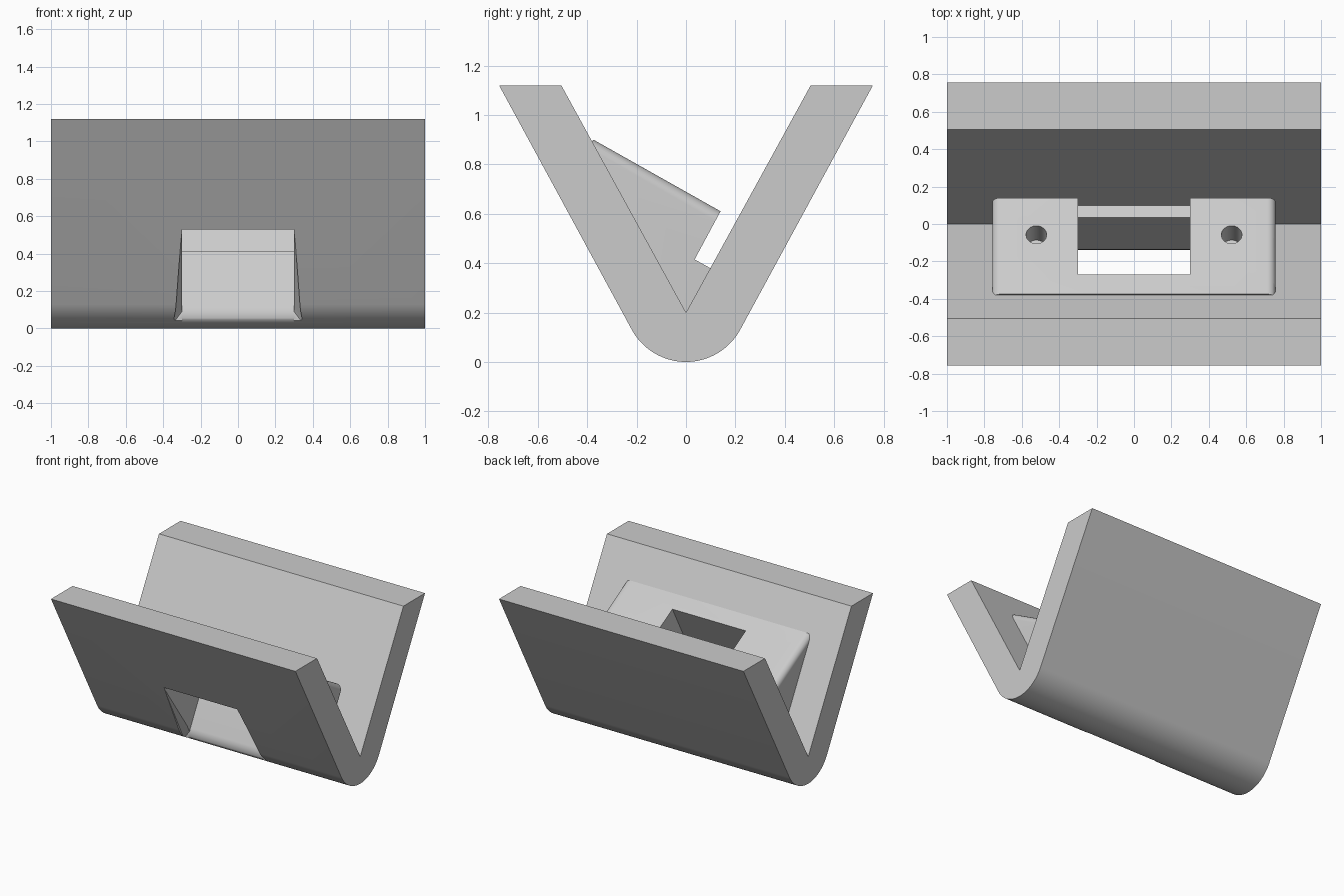
import bpy, bmesh, math
from mathutils import Vector

cube = bpy.data.objects.get("Cube")
if cube:
    bpy.data.objects.remove(cube)

grey = bpy.data.materials.new("light_grey")
grey.use_nodes = True
color = (0.6, 0.6, 0.6, 1)
grey.diffuse_color = color
grey.node_tree.nodes["Principled BSDF"].inputs["Base Color"].default_value = color


def finish(name, bm):
    bmesh.ops.recalc_face_normals(bm, faces=bm.faces[:])
    mesh = bpy.data.meshes.new(name)
    bm.to_mesh(mesh)
    bm.free()
    mesh.materials.append(grey)
    obj = bpy.data.objects.new(name, mesh)
    bpy.context.collection.objects.link(obj)
    return obj


def prism(profile, half):
    """Extrude a (y, z) outline along x, symmetric about x = 0."""
    bm = bmesh.new()
    face = bm.faces.new([bm.verts.new((-half, y, z)) for y, z in profile])
    out = bmesh.ops.extrude_face_region(bm, geom=[face])
    bmesh.ops.translate(bm, vec=(2 * half, 0, 0),
                        verts=[v for v in out["geom"] if isinstance(v, bmesh.types.BMVert)])
    return bm


def combine(target, other, operation):
    mod = target.modifiers.new(operation, "BOOLEAN")
    mod.operation, mod.object, mod.solver = operation, other, "EXACT"
    bpy.context.view_layer.objects.active = target
    bpy.ops.object.modifier_apply(modifier=mod.name)
    bpy.data.objects.remove(other)


# V-shaped cradle with a rounded keel
radius, sweep = 0.25, math.radians(61.3)
keel = [(radius * math.sin(a), radius - radius * math.cos(a))
        for a in (sweep * (i / 16 - 1) for i in range(33))]
cradle = finish("v_cradle", prism(
    [(-0.505, 1.12), (-0.757, 1.12)] + keel + [(0.757, 1.12), (0.505, 1.12), (0, 0.2)], 1.0))

# Sloped inner block, its two upper side edges rounded, rooted in the walls
bm = prism([(-0.375, 0.9), (0.14, 0.61), (0.035, 0.415), (0.13, 0.362),
            (0.02, 0.16), (-0.02, 0.16), (-0.4, 0.87)], 0.757)
rim = [e for e in bm.edges
       if abs(e.verts[0].co.x - e.verts[1].co.x) < 0.01
       and min(v.co.z for v in e.verts) > 0.6 and max(v.co.z for v in e.verts) > 0.89
       and max(v.co.y for v in e.verts) > 0.1]
bmesh.ops.bevel(bm, geom=rim, offset=0.045, segments=8, profile=0.5, affect="EDGES")
combine(cradle, finish("inner_block", bm), "UNION")

# Slot running through the block and out of the front wall, with a rounded lower lip
slot = prism([(-0.175, 1.016), (0.05, 0.95), (0.25, 0.75), (0.1, 0.5), (0.035, 0.415),
              (-0.128, 0.112), (-0.139, 0.085), (-0.142, 0.065), (-0.136, 0.048),
              (-0.12, 0.03), (-0.1, -0.02), (-0.25, -0.11), (-0.6, 0.224)], 0.3)
combine(cradle, finish("slot_cutter", slot), "DIFFERENCE")

# Slight flare at the lower outer corners of the slot
flare = bmesh.new()
for side in (-1, 1):
    for x, y, z in [(0.3, -0.44, 0.53), (0.312, -0.24, 0.12), (0.345, -0.14, 0.03),
                    (0.3, -0.17, 0.15), (0.3, -0.137, 0.09), (0.3, -0.3, 0)]:
        flare.verts.new((side * x, y, z))
bmesh.ops.convex_hull(flare, input=flare.verts[:])
combine(cradle, finish("flare_cutter", flare), "DIFFERENCE")

# Two blind round holes square to the sloped face
normal = Vector((0, 0.29, 0.515)).normalized()
for side in (-1, 1):
    hole = bmesh.new()
    bmesh.ops.create_cone(hole, cap_ends=True, segments=32, radius1=0.055, radius2=0.055, depth=0.31)
    bmesh.ops.rotate(hole, verts=hole.verts[:],
                     matrix=Vector((0, 0, 1)).rotation_difference(normal).to_matrix())
    bmesh.ops.translate(hole, verts=hole.verts[:], vec=(side * 0.522, -0.058, 0.72))
    combine(cradle, finish("hole_cutter", hole), "DIFFERENCE")

# Smooth curved surfaces, crisp edges elsewhere
bpy.ops.object.select_all(action="DESELECT")
cradle.select_set(True)
bpy.context.view_layer.objects.active = cradle
bpy.ops.object.shade_smooth_by_angle(angle=math.radians(25))
